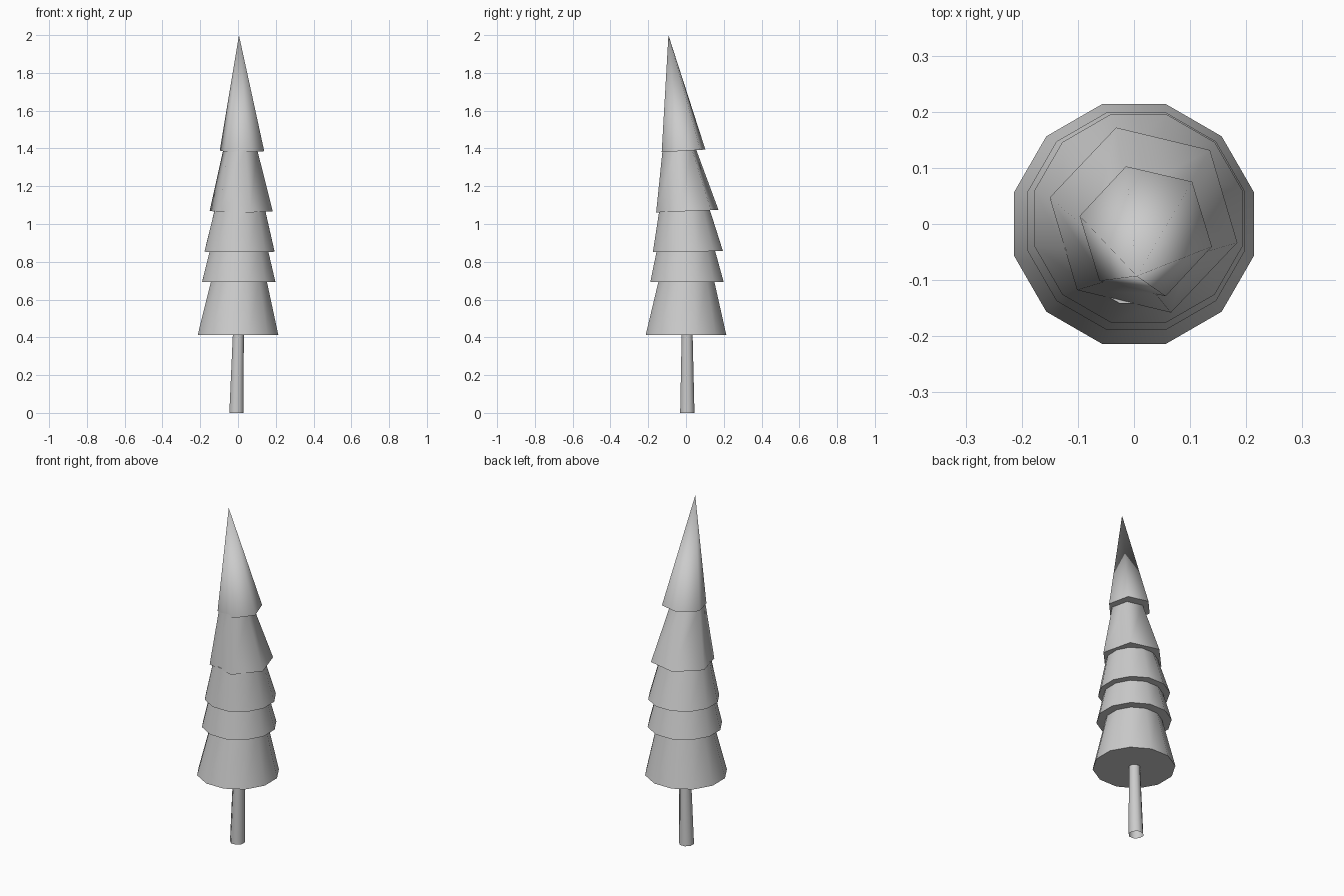
import bpy, bmesh, math

if "Cube" in bpy.data.objects:
    bpy.data.objects.remove(bpy.data.objects["Cube"])


def ring(bm, centre, radius, sides, phase, tilt):
    """Polygon ring of vertices; tilt raises z along y."""
    cx, cy, cz = centre
    out = []
    for i in range(sides):
        a = math.radians(phase) + 2 * math.pi * i / sides
        dy = radius * math.sin(a)
        out.append(bm.verts.new((cx + radius * math.cos(a), cy + dy, cz + tilt * dy)))
    return out


def tapered(name, sides, phase, base, r_base, top, r_top, tilt=0.0, cap=True):
    """Leaning cone (r_top = 0) or frustum, with a flat underside if cap."""
    bm = bmesh.new()
    low = ring(bm, base, r_base, sides, phase, tilt)
    if r_top > 0:
        high = ring(bm, top, r_top, sides, phase, tilt)
        for i in range(sides):
            j = (i + 1) % sides
            bm.faces.new((low[i], low[j], high[j], high[i]))
        bm.faces.new(high)
    else:
        tip = bm.verts.new(top)
        for i in range(sides):
            bm.faces.new((low[i], low[(i + 1) % sides], tip))
    if cap:
        bm.faces.new(low[::-1])
    mesh = bpy.data.meshes.new(name)
    bm.to_mesh(mesh)
    bm.free()
    obj = bpy.data.objects.new(name, mesh)
    bpy.context.collection.objects.link(obj)
    bpy.ops.object.select_all(action='DESELECT')
    obj.select_set(True)
    bpy.context.view_layer.objects.active = obj
    bpy.ops.object.shade_smooth_by_angle(angle=math.radians(62))


# Trunk, open at the foot
tapered("trunk", 8, 22.5, (-0.008, 0.007, 0), 0.041, (0.002, 0.006, 0.43), 0.031, cap=False)

# Foliage tiers, bottom to top: sides, phase, base, radius, top, radius, tilt
tiers = [
    (12, 15, (0, 0, 0.412), 0.221, (0.005, 0.002, 0.70), 0.152, 0.0),
    (12, 15, (0.004, 0.005, 0.693), 0.201, (0.005, -0.001, 0.862), 0.159, 0.005),
    (12, 15, (0.008, 0.010, 0.854), 0.192, (0.010, -0.008, 1.075), 0.138, 0.016),
    (6, -13.5, (0.017, 0.007, 1.068), 0.172, (0.012, -0.036, 1.395), 0.092, 0.04),
    (6, -13.0, (0.021, -0.013, 1.387), 0.121, (0.005, -0.093, 2.0), 0.0, 0.06),
]
for n, t in enumerate(tiers, 1):
    tapered(f"foliage_tier_{n}", *t)
